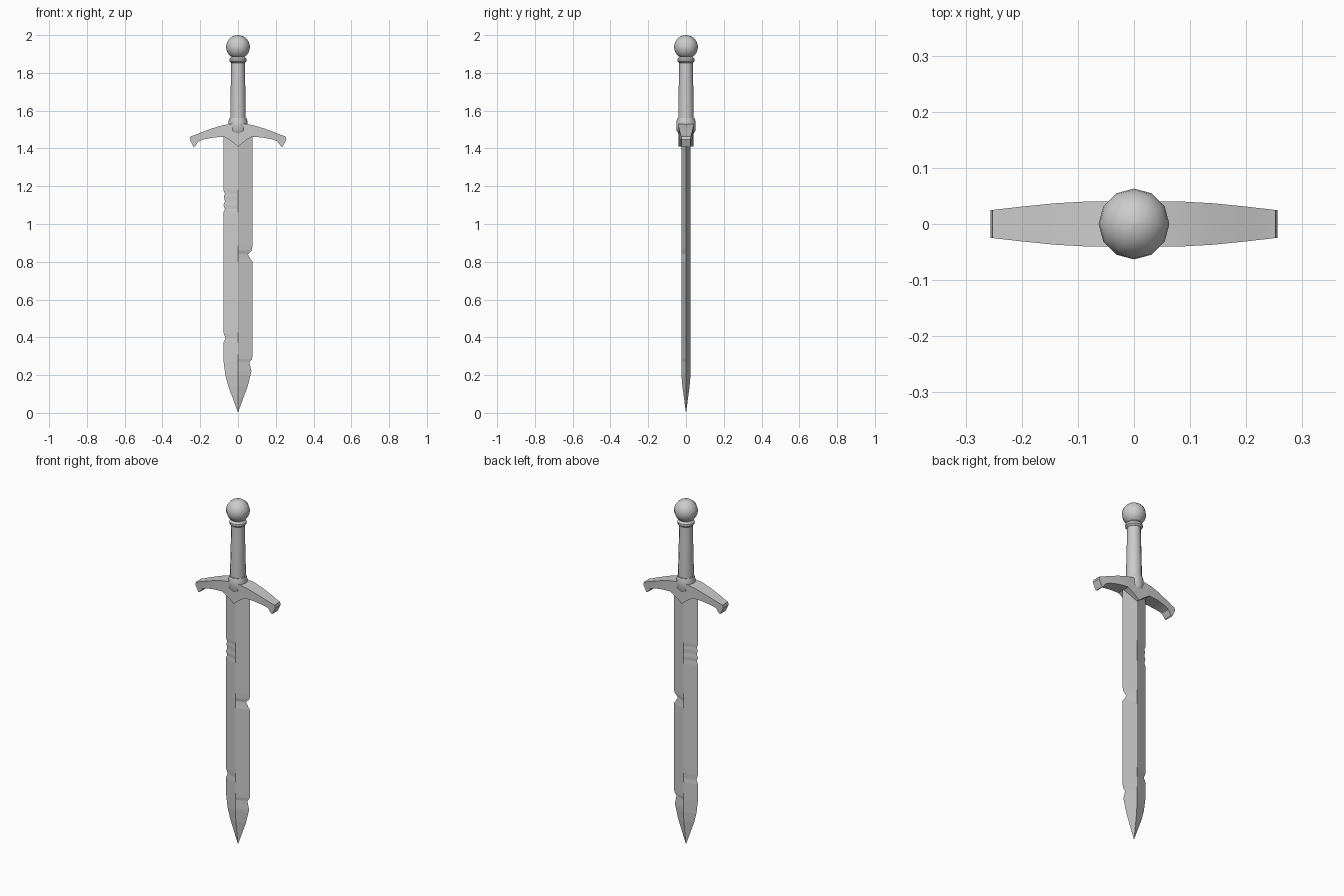
import bpy, bmesh
from math import cos, sin, pi, radians

if "Cube" in bpy.data.objects:
    bpy.data.objects.remove(bpy.data.objects["Cube"])


def make(name, verts, faces, angle=None):
    mesh = bpy.data.meshes.new(name)
    mesh.from_pydata(verts, [], faces)
    bm = bmesh.new()
    bm.from_mesh(mesh)
    bmesh.ops.remove_doubles(bm, verts=bm.verts, dist=1e-5)
    bmesh.ops.recalc_face_normals(bm, faces=bm.faces)
    bm.to_mesh(mesh)
    bm.free()
    ob = bpy.data.objects.new(name, mesh)
    bpy.context.collection.objects.link(ob)
    if angle:
        bpy.ops.object.select_all(action='DESELECT')
        ob.select_set(True)
        bpy.context.view_layer.objects.active = ob
        bpy.ops.object.shade_smooth_by_angle(angle=radians(angle))
    return ob


def loft(name, rings, angle=None):
    n = len(rings[0])
    verts = [v for r in rings for v in r]
    faces = [(i * n + j, i * n + (j + 1) % n, (i + 1) * n + (j + 1) % n, (i + 1) * n + j)
             for i in range(len(rings) - 1) for j in range(n)]
    faces += [tuple(range(n)), tuple(range(len(verts) - n, len(verts)))]
    return make(name, verts, faces, angle)


def lathe(name, profile, n=12, angle=40):
    return loft(name, [[(r * cos(2 * pi * k / n), r * sin(2 * pi * k / n), z)
                        for k in range(n)] for r, z in profile], angle)


def interp(table, z):
    for (z0, a), (z1, b) in zip(table, table[1:]):
        if z0 <= z <= z1:
            return a + (b - a) * (z - z0) / (z1 - z0)


# Blade: diamond section with chipped edges, given as (z, half width)
tip = [(0.005, 0.001), (0.07, 0.025), (0.14, 0.051)]
left = tip + [(0.2, 0.067), (0.27, 0.076), (0.37, 0.078), (0.395, 0.066), (0.425, 0.077),
              (1.06, 0.078), (1.08, 0.069), (1.10, 0.077), (1.12, 0.069),
              (1.145, 0.075), (1.16, 0.069), (1.18, 0.078), (1.48, 0.078)]
right = tip + [(0.22, 0.071), (0.27, 0.060), (0.285, 0.074), (0.31, 0.078), (0.8, 0.078),
               (0.815, 0.066), (0.84, 0.052), (0.86, 0.072), (0.885, 0.078), (1.48, 0.078)]
ridge = [(0.005, 0.001), (0.14, 0.019), (0.2, 0.024), (1.48, 0.024)]
levels = sorted({z for z, _ in left + right + ridge})
loft("blade", [[(-interp(left, z), 0, z), (0, -interp(ridge, z), z),
                (interp(right, z), 0, z), (0, interp(ridge, z), z)] for z in levels])
make("blade_point", [(0, 0, 0), (-.001, 0, .005), (0, -.001, .005), (.001, 0, .005), (0, .001, .005)],
     [(0, 1, 2), (0, 2, 3), (0, 3, 4), (0, 4, 1)])

# Crossguard: stations of (top x, top z, bottom x, bottom z, half depth), mirrored
half = [(0, 1.535, 0, 1.41, 0.04), (0.05, 1.528, 0.035, 1.438, 0.04),
        (0.085, 1.522, 0.072, 1.462, 0.04), (0.14, 1.505, 0.13, 1.458, 0.037),
        (0.2, 1.483, 0.185, 1.447, 0.031), (0.235, 1.469, 0.21, 1.437, 0.027),
        (0.252, 1.464, 0.226, 1.413, 0.025)]
stations = [(-a, b, -c, d, e) for a, b, c, d, e in half[:0:-1]] + half
loft("crossguard", [[(a, -e, b), (a, e, b), (c, e, d), (c, -e, d)]
                    for a, b, c, d, e in stations], 20)
# Hooked outer ends of the guard
for s, side in ((1, "right"), (-1, "left")):
    loft("guard_end_" + side, [[(s * x, y, z) for x, z in
         ((0.251, 1.464), (0.256, 1.448), (0.236, 1.408), (0.226, 1.413))]
         for y in (-0.025, 0.025)])

# Collar, grip, ring and pommel
lathe("collar", [(0.012, 1.445), (0.033, 1.465), (0.05, 1.495), (0.051, 1.54), (0.045, 1.56)])
lathe("grip", [(0.041, 1.54), (0.041, 1.62), (0.038, 1.75), (0.035, 1.89)])
lathe("pommel_ring", [(0.036, 1.853), (0.046, 1.862), (0.046, 1.874), (0.036, 1.885)])
lathe("pommel", [(0.0631 * max(sin(pi * k / 12), 1e-3), 1.937 - 0.063 * cos(pi * k / 12))
                 for k in range(13)], 12, 60)
